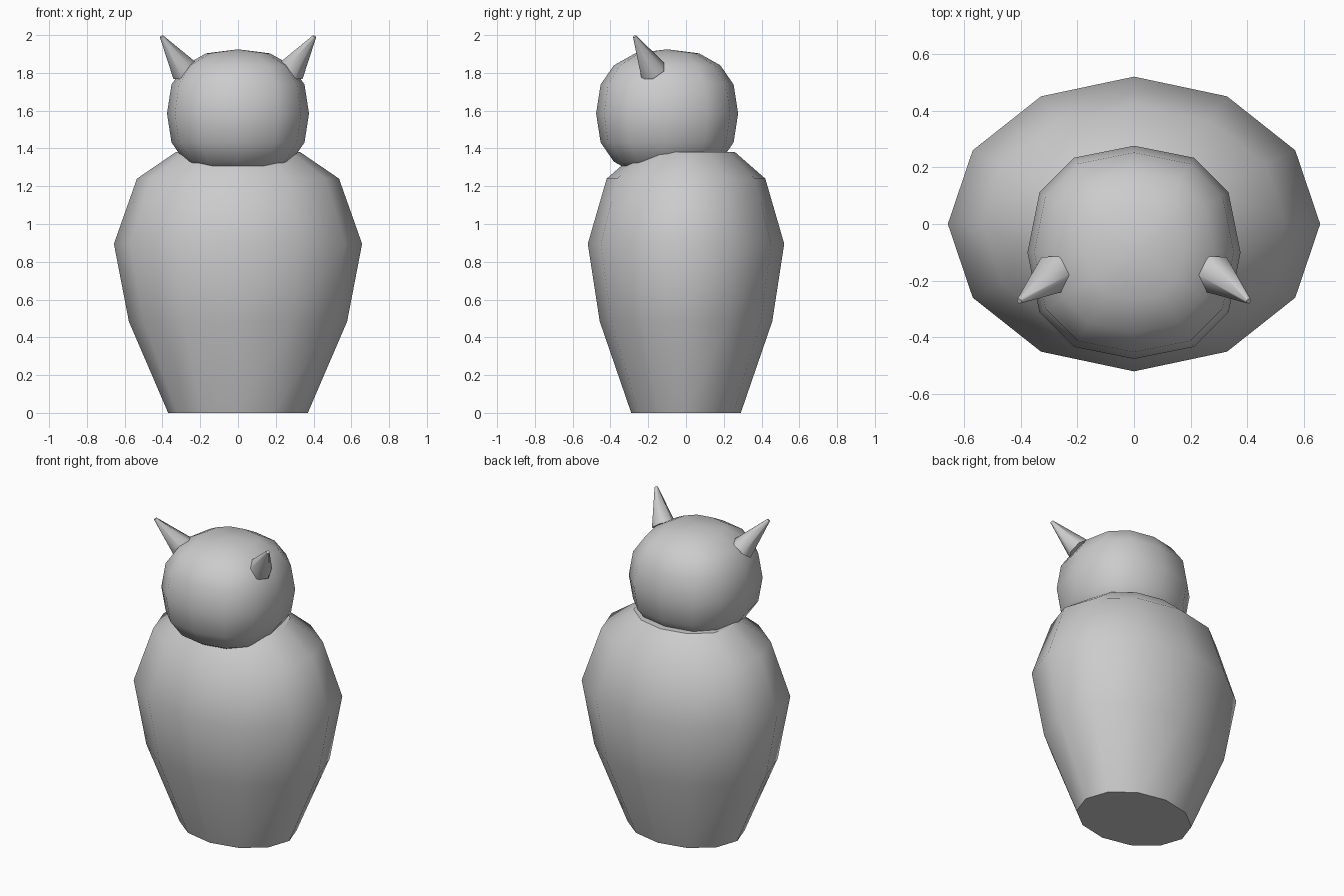
import bpy
import bmesh
from math import sin, cos, pi, copysign
from mathutils import Vector

cube = bpy.data.objects.get("Cube")
if cube:
    bpy.data.objects.remove(cube, do_unlink=True)

grey = bpy.data.materials.new("plain grey")
grey.use_nodes = True
colour = (0.6, 0.6, 0.6, 1)
grey.diffuse_color = colour
grey.node_tree.nodes["Principled BSDF"].inputs["Base Color"].default_value = colour

SIDES = 12


def loft(name, rings, flat_caps=True):
    """Skin a stack of vertex rings, with closed ends and smooth walls."""
    bm = bmesh.new()
    loops = [[bm.verts.new(p) for p in ring] for ring in rings]
    n = len(loops[0])
    for low, high in zip(loops, loops[1:]):
        for i in range(n):
            j = (i + 1) % n
            bm.faces.new((low[i], low[j], high[j], high[i])).smooth = True
    for cap in (loops[0][::-1], loops[-1]):
        bm.faces.new(cap).smooth = not flat_caps
    bmesh.ops.recalc_face_normals(bm, faces=bm.faces)
    mesh = bpy.data.meshes.new(name)
    bm.to_mesh(mesh)
    bm.free()
    mesh.materials.append(grey)
    obj = bpy.data.objects.new(name, mesh)
    bpy.context.collection.objects.link(obj)
    return obj


def angles(n):
    return [2 * pi * i / n for i in range(n)]


# Body: elliptical rings (z, half width, half depth)
profile = [(0, 0.37, 0.29), (0.485, 0.578, 0.457), (0.895, 0.657, 0.52),
           (1.24, 0.535, 0.42), (1.38, 0.33, 0.26)]
loft("body", [[(w * cos(a), d * sin(a), z) for a in angles(SIDES)]
              for z, w, d in profile])


# Head: a UV sphere swollen slightly towards a box
def swell(v):
    return copysign(abs(v) ** 0.83, v)


bm = bmesh.new()
bmesh.ops.create_uvsphere(bm, u_segments=SIDES, v_segments=8, radius=1)
for v in bm.verts:
    x, y, z = v.co
    r = (x * x + y * y) ** 0.5
    if r > 0.001:
        ring = 0.376 * swell(r)
        x, y = ring * swell(x / r), ring * swell(y / r)
    v.co = (x, y - 0.1, 1.585 + 0.34 * swell(z))
for f in bm.faces:
    f.smooth = True
mesh = bpy.data.meshes.new("head")
bm.to_mesh(mesh)
bm.free()
mesh.materials.append(grey)
bpy.context.collection.objects.link(bpy.data.objects.new("head", mesh))

# Ears: slim six-sided cones leaning outwards and forwards
for side, name in ((1, "left_ear"), (-1, "right_ear")):
    base = Vector((side * 0.28, -0.175, 1.81))
    tip = Vector((side * 0.405, -0.272, 1.993))
    turn = (tip - base).to_track_quat("Z", "Y")
    loft(name, [[c + turn @ Vector((r * cos(a), r * sin(a), 0)) for a in angles(6)]
                for c, r in ((base, 0.075), (tip, 0.01))])
